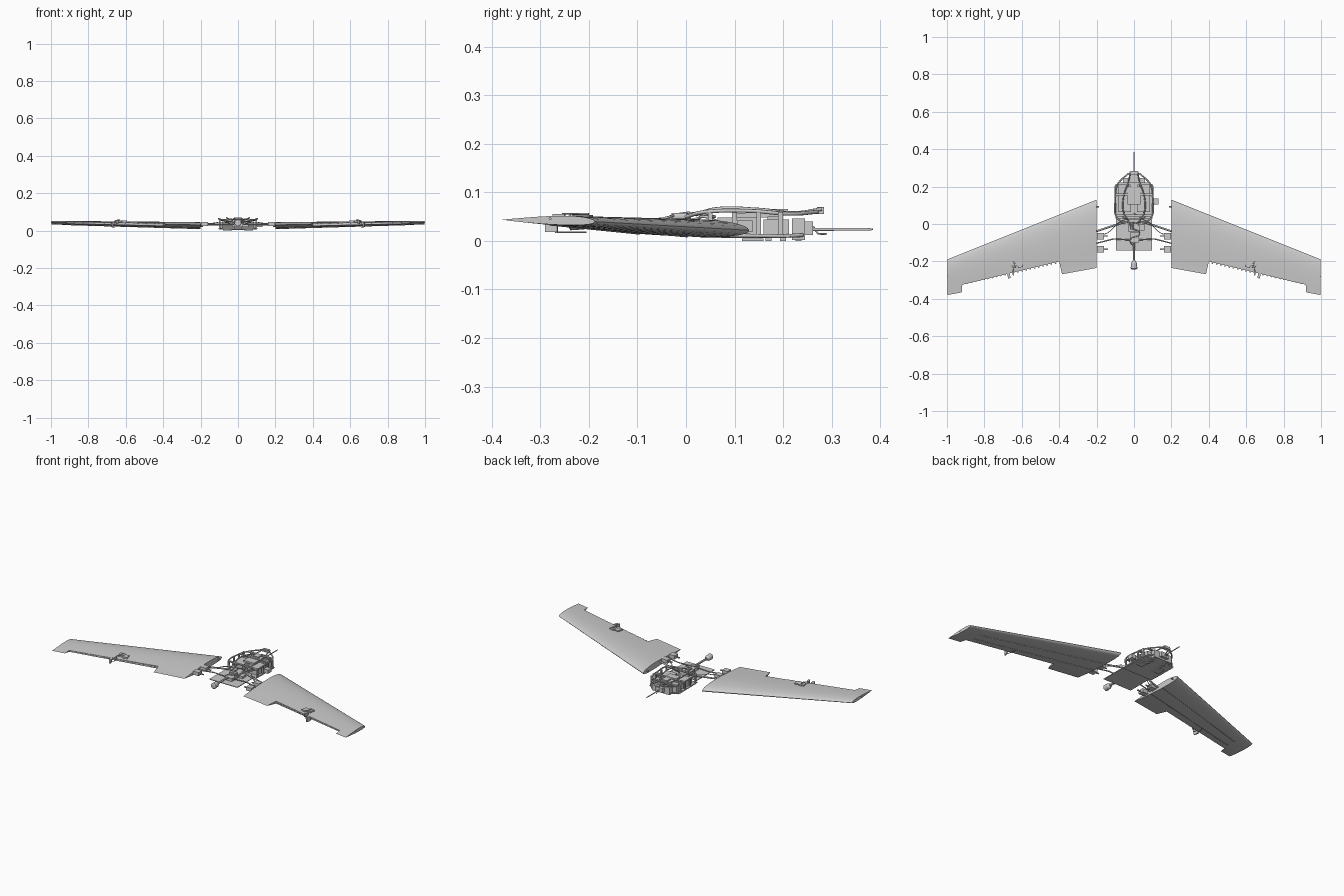
import bpy, bmesh, math
from mathutils import Vector


def mesh_obj(name, bm):
    bmesh.ops.recalc_face_normals(bm, faces=bm.faces[:])
    me = bpy.data.meshes.new(name)
    bm.to_mesh(me)
    bm.free()
    ob = bpy.data.objects.new(name, me)
    bpy.context.collection.objects.link(ob)
    return ob


def box(name, x0, x1, y0, y1, z0, z1, rot=0):
    bm = bmesh.new()
    bmesh.ops.create_cube(bm, size=1)
    for v in bm.verts:
        v.co = Vector((v.co.x * (x1 - x0), v.co.y * (y1 - y0), v.co.z * (z1 - z0)))
    ob = mesh_obj(name, bm)
    ob.location = ((x0 + x1) / 2, (y0 + y1) / 2, (z0 + z1) / 2)
    ob.rotation_euler.z = rot
    return ob


def tube(name, pts, r, smooth=False):
    cu = bpy.data.curves.new(name, 'CURVE')
    cu.dimensions = '3D'
    cu.bevel_depth, cu.bevel_resolution, cu.use_fill_caps = r, 2, True
    if smooth:
        sp = cu.splines.new('BEZIER')
        sp.bezier_points.add(len(pts) - 1)
        for b, p in zip(sp.bezier_points, pts):
            b.co = p
            b.handle_left_type = b.handle_right_type = 'AUTO'
        cu.resolution_u = 8
    else:
        sp = cu.splines.new('POLY')
        sp.points.add(len(pts) - 1)
        for b, p in zip(sp.points, pts):
            b.co = (*p, 1)
    ob = bpy.data.objects.new(name, cu)
    bpy.context.collection.objects.link(ob)
    return ob


def cylinder_y(name, x, z, rings, n=20):
    # turned part along y from (y, radius) pairs
    bm = bmesh.new()
    loops = [[bm.verts.new((x + r * math.cos(2 * math.pi * i / n), y,
                            z + r * math.sin(2 * math.pi * i / n))) for i in range(n)] for y, r in rings]
    for a, b in zip(loops, loops[1:]):
        for i in range(n):
            bm.faces.new((a[i], a[(i + 1) % n], b[(i + 1) % n], b[i]))
    bm.faces.new(loops[0])
    bm.faces.new(loops[-1])
    return mesh_obj(name, bm)


# Wing surface: span position x, chord fraction t, side +1 upper / -1 lower
def wing_pt(s, x, t, side):
    k = (x - 0.2) / 0.8
    le, te = 0.13 - 0.32 * k, -0.235 - 0.145 * k
    c = le - te
    z = 0.022 + 0.018 * k + t * (0.008 - 0.004 * k)
    th = 0.5 * (0.2969 * math.sqrt(t) - 0.126 * t - 0.3516 * t**2 + 0.2843 * t**3 - 0.1036 * t**4)
    camber = 0.055 * t * (1 - t) * (0.85 - t)
    return Vector((s * x, le - c * t, z + c * (camber + side * th)))


def wing(s):
    stations = [(0.2, 1), (0.385, 1), (0.40, 0.78), (0.918, 0.805), (0.921, 1), (0.996, 1)]
    n = 14
    bm = bmesh.new()
    loops = []
    for x, cut in stations:
        ts = [cut * (1 - math.cos(math.pi / 2 * i / n)) for i in range(n + 1)]
        pts = [(t, 1) for t in reversed(ts)] + [(t, -1) for t in ts[1:]]
        loops.append([bm.verts.new(wing_pt(s, x, t, sd)) for t, sd in pts])
    m = len(loops[0])
    for a, b in zip(loops, loops[1:]):
        for i in range(m):
            bm.faces.new((a[i], a[(i + 1) % m], b[(i + 1) % m], b[i]))
    bm.faces.new(loops[0])
    bm.faces.new(loops[-1])
    ob = mesh_obj("wing", bm)
    bpy.context.view_layer.objects.active = ob
    ob.select_set(True)
    bpy.ops.object.shade_smooth_by_angle(angle=math.radians(35))
    ob.select_set(False)


for s in (-1, 1):
    wing(s)
    # spar strips on the underside
    for t in (0.35, 0.62):
        tube("underside_spar", [wing_pt(s, 0.2 + 0.1 * i, t, -1) for i in range(8)], 0.0016)
    # small hinge teeth along the elevon cut-out
    for i in range(22):
        x = 0.42 + i * 0.0225
        p = wing_pt(s, x, 0.785, 1)
        box("hinge_tooth", p.x - 0.004, p.x + 0.004, p.y - 0.006, p.y + 0.008, p.z - 0.005, p.z - 0.002, -s * 0.23)
    # elevon servo with horns and linkage above and below
    a = -s * 0.25
    box("servo", s * 0.64 - 0.016, s * 0.64 + 0.016, -0.228, -0.195, 0.03, 0.054, a)
    box("servo_cover", s * 0.61 - 0.014, s * 0.61 + 0.014, -0.232, -0.198, 0.04, 0.0525, a)
    tube("servo_arm", [(s * 0.645, -0.20, 0.056), (s * 0.632, -0.235, 0.056)], 0.002)
    for x, z, e in ((0.635, 0.056, -0.255), (0.66, 0.018, -0.27)):
        tube("servo_pushrod", [(s * x, -0.205, z), (s * (x + 0.012), e, z)], 0.0016)
        box("control_horn", s * (x + 0.012) - 0.004, s * (x + 0.012) + 0.004, e - 0.02, e + 0.006,
            min(z, 0.036), max(z, 0.046), a)
    box("elevon_horn_plate", s * 0.668 - 0.006, s * 0.668 + 0.006, -0.29, -0.265, 0.034, 0.046, a)
    # wing tip and root pins
    tube("tip_pin", [(s * 0.985, -0.28, 0.046), (s * 1.0, -0.28, 0.046)], 0.003)
    tube("root_pin", [(s * 0.188, 0.092, 0.024), (s * 0.205, 0.092, 0.024)], 0.004)
    # spar joiners between fuselage and wing
    tube("front_joiner", [(0, 0.012, 0.032), (s * 0.06, 0.008, 0.032), (s * 0.22, -0.045, 0.03)], 0.005)
    tube("rear_joiner", [(s * 0.02, -0.085, 0.034), (s * 0.11, -0.08, 0.034), (s * 0.22, -0.108, 0.033)], 0.0035)
    tube("wing_cable", [(s * 0.04, 0.03, 0.04), (s * 0.09, 0.0, 0.045), (s * 0.13, -0.04, 0.04),
                        (s * 0.17, -0.06, 0.036)], 0.002, True)
    # wing latch boxes
    for y in (-0.065, -0.135):
        box("latch_box", s * 0.18 - 0.019, s * 0.18 + 0.019, y - 0.017, y + 0.017, 0.024, 0.046)
        box("latch_tab", s * 0.15 - 0.012, s * 0.15 + 0.012, y - 0.003, y + 0.003, 0.03, 0.036)
    # canopy rails
    tube("upper_rail", [(s * 0.05, 0.0, 0.05), (s * 0.095, 0.04, 0.06), (s * 0.10, 0.13, 0.062),
                        (s * 0.085, 0.215, 0.056), (s * 0.03, 0.27, 0.06)], 0.004, True)
    tube("inner_rail", [(s * 0.03, 0.02, 0.054), (s * 0.055, 0.06, 0.066), (s * 0.055, 0.15, 0.065),
                        (s * 0.03, 0.225, 0.058), (s * 0.02, 0.28, 0.066)], 0.0035, True)
    tube("lower_rail", [(s * 0.10, 0.05, 0.012), (s * 0.10, 0.20, 0.01), (s * 0.065, 0.24, 0.012)], 0.004)
    for y in (0.05, 0.10, 0.15, 0.195):
        box("frame_post", s * 0.098 - 0.004, s * 0.098 + 0.004, y - 0.005, y + 0.005, 0.01, 0.06)
    # battery packs and side modules
    box("battery", s * 0.05 - 0.035, s * 0.05 + 0.035, 0.065, 0.152, 0.012, 0.048)
    box("avionics_module", s * 0.055 - 0.028, s * 0.055 + 0.028, 0.16, 0.212, 0.01, 0.044)
    box("module_lid", s * 0.055 - 0.02, s * 0.055 + 0.02, 0.168, 0.2, 0.044, 0.05)
    box("belly_foot", s * 0.06 - 0.02, s * 0.06 + 0.02, 0.115, 0.16, 0.0, 0.005)
    for y in (0.17, 0.2, 0.232):
        box("belly_clip", s * 0.04 - 0.008, s * 0.04 + 0.008, y - 0.006, y + 0.006, 0.0, 0.012)
    tube("battery_cable", [(s * 0.05, 0.065, 0.04), (s * 0.06, 0.04, 0.05), (s * 0.03, 0.02, 0.045),
                           (s * 0.025, -0.03, 0.04)], 0.003, True)

# Fuselage floor and front tray
box("rear_floor", -0.095, 0.095, -0.142, 0.03, 0.017, 0.021)
box("front_tray", -0.098, 0.098, 0.03, 0.215, 0.006, 0.01)
box("nose_block", -0.06, 0.06, 0.218, 0.245, 0.002, 0.046)
box("nose_sensor", -0.025, 0.025, 0.245, 0.262, 0.012, 0.04)
box("side_receiver", 0.1, 0.13, 0.105, 0.137, 0.018, 0.042)
for y, w, z in ((0.045, 0.095, 0.06), (0.158, 0.096, 0.06), (0.215, 0.085, 0.056), (0.268, 0.03, 0.06)):
    box("cross_rib", -w, w, y - 0.006, y + 0.006, z - 0.003, z + 0.003)
box("autopilot", -0.035, 0.035, 0.105, 0.2, 0.048, 0.058)
box("autopilot_port", -0.018, 0.018, 0.17, 0.21, 0.056, 0.066)
box("nose_hook", -0.018, 0.018, 0.27, 0.284, 0.056, 0.07)

# Centre electronics and motor drive
box("speed_controller", -0.032, 0.032, -0.04, 0.025, 0.021, 0.044)
box("regulator", -0.022, 0.028, -0.1, -0.045, 0.021, 0.04)
box("small_board", 0.03, 0.055, -0.035, 0.0, 0.021, 0.034)
cylinder_y("capacitor", -0.012, 0.05, [(-0.03, 0.008), (0.01, 0.008)])
tube("center_cable", [(0.0, 0.06, 0.05), (0.035, 0.02, 0.056), (-0.02, -0.01, 0.056), (0.03, -0.05, 0.046),
                      (-0.02, -0.085, 0.044), (0.005, -0.13, 0.04)], 0.0028, True)
cylinder_y("motor_shaft", 0, 0.04, [(-0.2, 0.006), (-0.1, 0.006)])
cylinder_y("motor", 0, 0.04, [(-0.242, 0.012), (-0.238, 0.018), (-0.21, 0.016), (-0.196, 0.009)])

# Air speed probe and its bracket
cylinder_y("probe", 0, 0.024, [(0.25, 0.003), (0.375, 0.0028), (0.385, 0.0015)], 12)
tube("probe_bracket", [(0, 0.262, 0.03), (0, 0.272, 0.015), (0, 0.29, 0.014)], 0.002)
